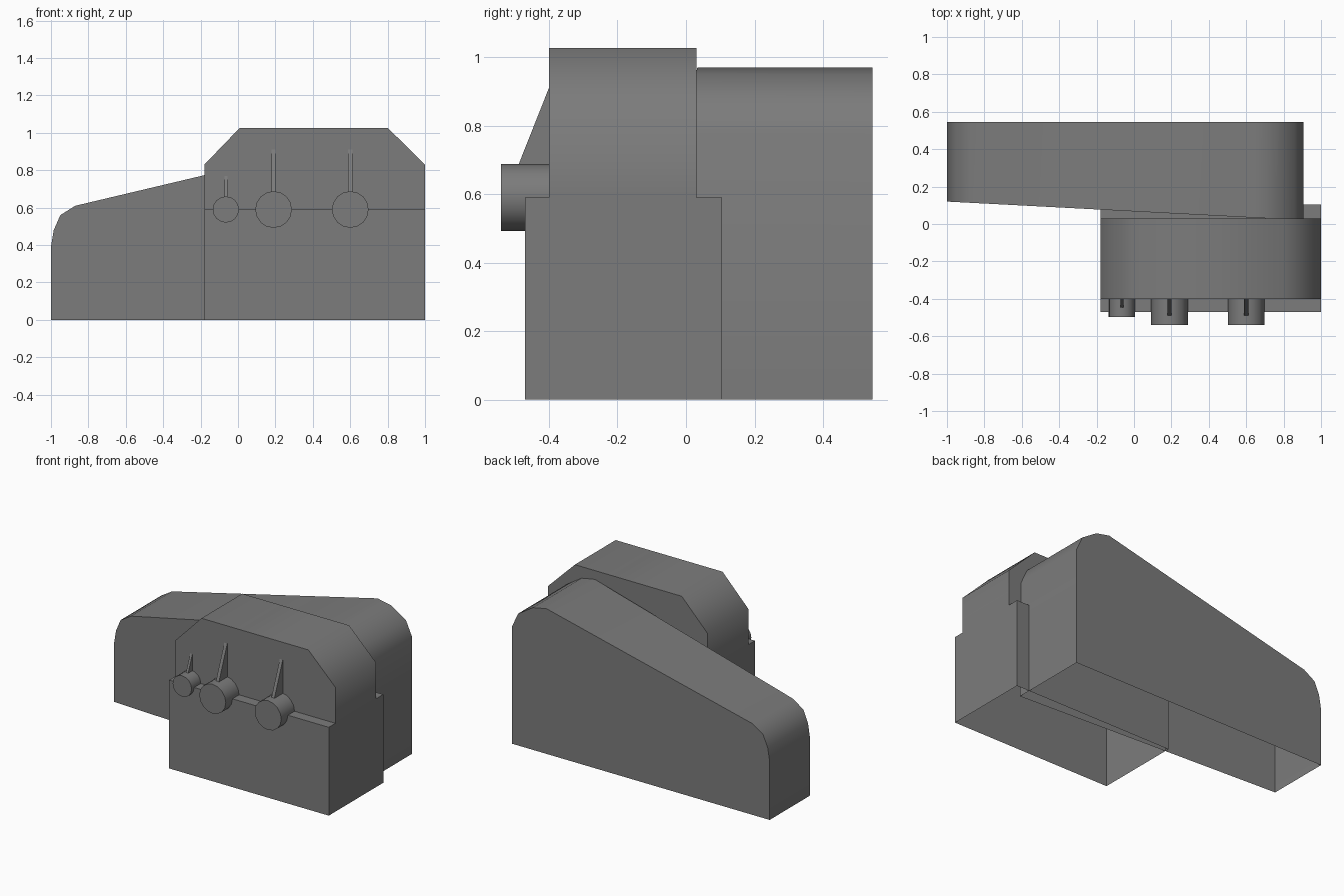
import bpy, bmesh, math

cube = bpy.data.objects.get("Cube")
if cube:
    bpy.data.objects.remove(cube, do_unlink=True)

grey = bpy.data.materials.new("plain grey")
grey.use_nodes = True
colour = (0.2, 0.2, 0.2, 1)
grey.diffuse_color = colour
grey.node_tree.nodes["Principled BSDF"].inputs["Base Color"].default_value = colour


def finish(name, bm, smooth=50):
    bmesh.ops.recalc_face_normals(bm, faces=bm.faces)
    mesh = bpy.data.meshes.new(name)
    bm.to_mesh(mesh)
    bm.free()
    mesh.materials.append(grey)
    obj = bpy.data.objects.new(name, mesh)
    bpy.context.collection.objects.link(obj)
    bpy.ops.object.select_all(action='DESELECT')
    bpy.context.view_layer.objects.active = obj
    obj.select_set(True)
    bpy.ops.object.shade_smooth_by_angle(angle=math.radians(smooth))
    return obj


def prism(name, front, back, open_edge=None):
    """Join two matching outlines; open_edge leaves one side wall out."""
    bm = bmesh.new()
    a = [bm.verts.new(p) for p in front]
    b = [bm.verts.new(p) for p in back]
    bm.faces.new(a)
    bm.faces.new(b[::-1])
    n = len(a)
    for i in range(n):
        if i != open_edge:
            j = (i + 1) % n
            bm.faces.new((a[i], b[i], b[j], a[j]))
    return finish(name, bm)


# Rear housing: sloped profile with rounded shoulders, slanted front wall, open base
profile = [(-1, 0), (-1, 0.39), (-0.985, 0.48), (-0.95, 0.56), (-0.87, 0.61),
           (0.65, 0.97), (0.75, 0.95), (0.86, 0.88), (0.905, 0.78), (0.905, 0)]
prism("rear_housing",
      [(x, 0.12 - 0.0525 * (x + 1), z) for x, z in profile],
      [(x, 0.545, z) for x, z in profile],
      open_edge=len(profile) - 1)

# Front block: stacked rectangles stepping in at the ledge and chamfered at the top
bm = bmesh.new()
levels = [(-0.18, 1, -0.47, 0.105, 0), (-0.18, 1, -0.47, 0.105, 0.59),
          (-0.18, 1, -0.4, 0.03, 0.59), (-0.18, 1, -0.4, 0.03, 0.83),
          (0.01, 0.8, -0.4, 0.03, 1.027)]
rings = [[bm.verts.new((x, y, z)) for x, y in
          ((x0, y0), (x1, y0), (x1, y1), (x0, y1))]
         for x0, x1, y0, y1, z in levels]
for level, (low, high) in enumerate(zip(rings, rings[1:])):
    for i in range(4):
        if level == 1 and i % 2:  # the ledge has no width at the ends
            continue
        j = (i + 1) % 4
        bm.faces.new((low[i], low[j], high[j], high[i]))
bm.faces.new(rings[-1])
finish("front_block", bm)


# Knobs with triangular fins above them
def knob(name, x, radius, nose, fin_front, fin_top, half):
    wall, centre = -0.4, 0.59
    circle = [(x + radius * math.sin(math.tau * i / 16), centre + radius * math.cos(math.tau * i / 16))
              for i in range(16)]
    prism(name + "_knob", [(px, nose, pz) for px, pz in circle],
          [(px, wall, pz) for px, pz in circle])
    base = centre + radius - 0.005
    side = [(fin_front, base), (wall, base), (wall, fin_top)]
    prism(name + "_fin", [(x - half, y, z) for y, z in side],
          [(x + half, y, z) for y, z in side])


knob("small", -0.065, 0.07, -0.497, -0.447, 0.77, 0.008)
knob("middle", 0.19, 0.098, -0.54, -0.49, 0.91, 0.011)
knob("left", 0.6, 0.098, -0.54, -0.49, 0.91, 0.011)
